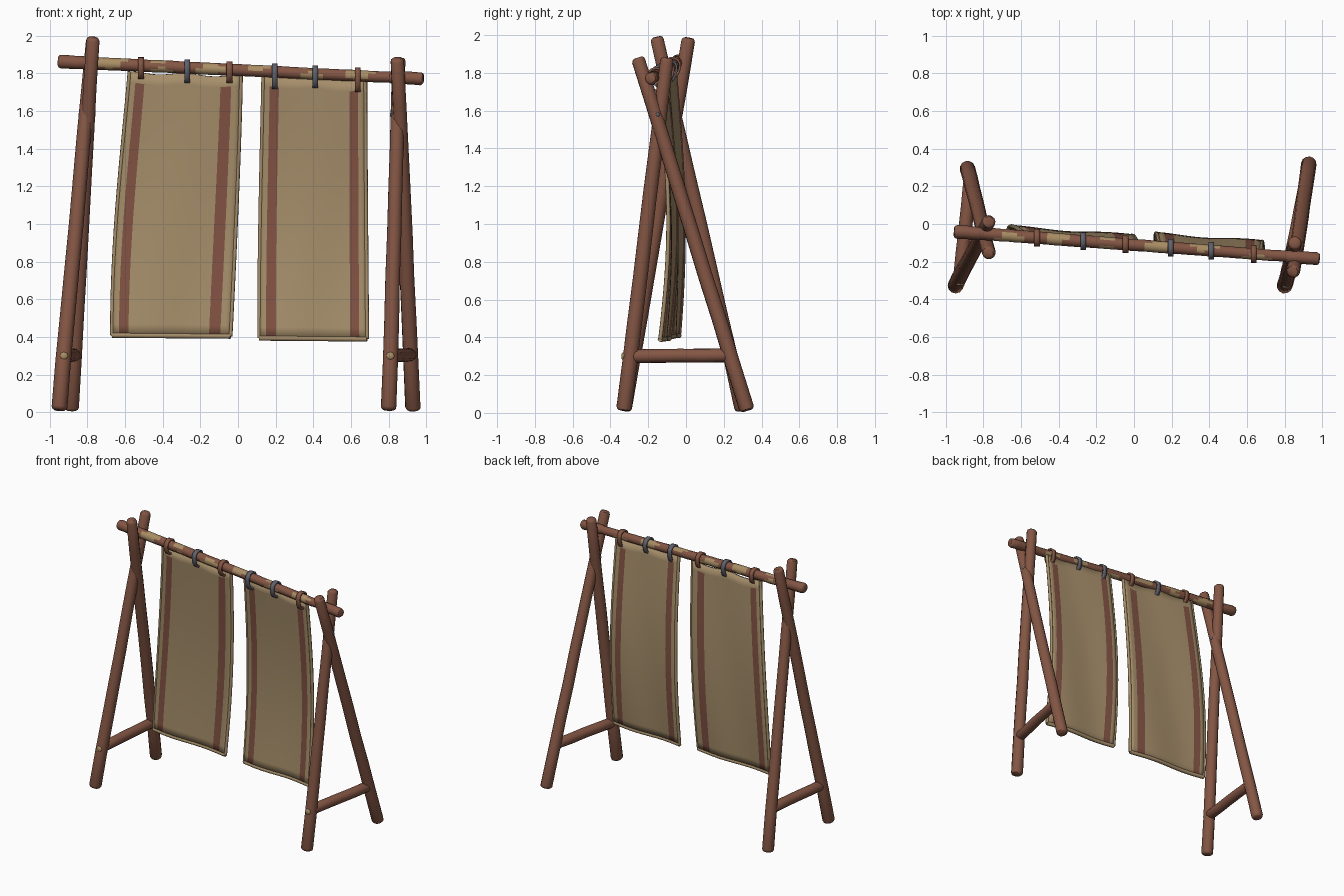
import bpy, bmesh, math, random
from mathutils import Vector

random.seed(4)
if "Cube" in bpy.data.objects:
    bpy.data.objects.remove(bpy.data.objects["Cube"])


def material(name, rgb):
    m = bpy.data.materials.new(name)
    m.use_nodes = True
    m.diffuse_color = (*rgb, 1)
    bsdf = m.node_tree.nodes["Principled BSDF"]
    bsdf.inputs["Base Color"].default_value = (*rgb, 1)
    bsdf.inputs["Roughness"].default_value = 0.9
    return m


WOOD = material("red brown wood", (0.23, 0.093, 0.058))
TAN = material("bare tan wood", (0.40, 0.27, 0.13))
CLOTH = material("tan cloth", (0.38, 0.27, 0.145))
STRIPE = material("brown stripe", (0.22, 0.085, 0.055))
IRON = material("grey iron", (0.12, 0.12, 0.15))


def finish(name, bm, mats, angle=40):
    bmesh.ops.recalc_face_normals(bm, faces=bm.faces)
    mesh = bpy.data.meshes.new(name)
    bm.to_mesh(mesh)
    bm.free()
    obj = bpy.data.objects.new(name, mesh)
    bpy.context.collection.objects.link(obj)
    for m in mats:
        mesh.materials.append(m)
    bpy.ops.object.select_all(action='DESELECT')
    obj.select_set(True)
    bpy.context.view_layer.objects.active = obj
    bpy.ops.object.shade_smooth_by_angle(angle=math.radians(angle))
    return obj


def pole(name, a, b, r0, r1, mats=(WOOD,), steps=8, sides=12, wobble=0.0015, rule=None):
    """Tapered, slightly uneven log with rounded ends."""
    a, b = Vector(a), Vector(b)
    axis = b - a
    length = axis.length
    turn = axis.to_track_quat('Z', 'Y')
    cap = 0.5 * min(r0, r1)
    stations = [(0, 0.65), (cap * 0.35, 0.88), (cap, 1)]
    stations += [(cap + (length - 2 * cap) * i / steps, 1) for i in range(1, steps)]
    stations += [(length - cap, 1), (length - cap * 0.35, 0.88), (length, 0.65)]
    bm = bmesh.new()
    rings = []
    for d, scale in stations:
        r = (r0 + (r1 - r0) * d / length) * scale
        shift = Vector((random.uniform(-1, 1), random.uniform(-1, 1), 0)) * wobble
        ring = []
        for k in range(sides):
            t = math.tau * k / sides
            p = Vector((r * math.cos(t), r * math.sin(t), d)) + shift
            ring.append(bm.verts.new(a + turn @ p))
        rings.append(ring)
    for i, (low, high) in enumerate(zip(rings, rings[1:])):
        for k in range(sides):
            f = bm.faces.new((low[k], low[k - 1], high[k - 1], high[k]))
            if rule:
                f.material_index = rule(i, k)
    bm.faces.new(rings[0])
    bm.faces.new(rings[-1])
    return finish(name, bm, mats)


def between(a, b, z):
    a, b = Vector(a), Vector(b)
    return a.lerp(b, (z - a.z) / (b.z - a.z))


# Crossed leg frames, each with a low brace
FRAMES = {
    "right": (((-0.95, -0.33, 0.012), (-0.77, 0.015, 1.985)),
              ((-0.885, 0.30, 0.012), (-0.77, -0.155, 1.99))),
    "left": (((0.80, -0.33, 0.012), (0.855, -0.10, 1.88)),
             ((0.93, 0.325, 0.012), (0.845, -0.255, 1.88))),
}
for side, (front, back) in FRAMES.items():
    pole(side + "_front_leg", *front, 0.042, 0.036)
    pole(side + "_back_leg", *back, 0.041, 0.036)
    p, q = between(*front, 0.30), between(*back, 0.305)
    pole(side + "_brace", p, q, 0.036, 0.036, steps=4)
    # Pale brace end showing on the front leg, and iron pin at the crossing
    pole(side + "_brace_end", p + Vector((0, -0.046, 0)), p, 0.022, 0.022, (TAN,), 2, 8, 0)
    c = (between(*front, 1.58) + between(*back, 1.58)) / 2
    pole(side + "_pin", c - Vector((0.045, 0, 0)), c + Vector((0.045, 0, 0)),
         0.012, 0.012, (IRON,), 2, 8, 0)

# Top beam with worn pale patches
BEAM_A, BEAM_B = Vector((-0.955, -0.04, 1.862)), Vector((0.985, -0.185, 1.77))


def beam_at(x):
    return BEAM_A.lerp(BEAM_B, (x - BEAM_A.x) / (BEAM_B.x - BEAM_A.x))


def worn(i, k):
    if 5 < i < 44:
        return int(math.sin(i * 0.95) + 0.7 * math.sin(k * 0.9 + i * 0.37) > 0.45)
    return 0


pole("top_beam", BEAM_A, BEAM_B, 0.034, 0.029, (WOOD, TAN), 48, 12, 0.001, worn)
pole("beam_right_end", BEAM_A, beam_at(-0.80), 0.037, 0.034, steps=3)
pole("beam_left_end", beam_at(0.80), BEAM_B, 0.033, 0.034, steps=3)


# Hanging cloth panels: (top corners), (bottom corners) as x, z
def panel(name, top, bottom, bulge, stripes):
    cols = sorted({i / 20 for i in range(21)} | {e for s in stripes for e in s})
    rows = 24
    bm = bmesh.new()

    def point(u, v):
        x0 = top[0][0] + (bottom[0][0] - top[0][0]) * math.sin(v * 1.571) ** 1.1
        x1 = top[1][0] + (bottom[1][0] - top[1][0]) * v ** 1.3
        zt = top[0][1] + (top[1][1] - top[0][1]) * u - 0.012 * math.sin(u * math.tau) ** 2
        zb = bottom[0][1] + (bottom[1][1] - bottom[0][1]) * u
        x = x0 + (x1 - x0) * u
        y = beam_at(x).y + 0.01 + bulge * math.sin(v * 2.75)
        y += 0.006 * math.sin(u * 7 + v * 3) * (0.4 + v)
        return Vector((x, y, zt + (zb - zt) * v))

    grid = [[bm.verts.new(point(u, j / rows)) for u in cols] for j in range(rows + 1)]
    for j in range(rows):
        for i in range(len(cols) - 1):
            f = bm.faces.new((grid[j][i], grid[j + 1][i], grid[j + 1][i + 1], grid[j][i + 1]))
            mid = (cols[i] + cols[i + 1]) / 2
            f.material_index = int(j > 0 and any(s < mid < e for s, e in stripes))
    obj = finish(name, bm, (CLOTH, STRIPE))
    solid = obj.modifiers.new("thickness", 'SOLIDIFY')
    solid.thickness, solid.offset = 0.016, 0
    # Rolled hems along the bottom and the sides
    for part, line in (("bottom", [(u / 20, 1) for u in range(21)]),
                       ("right", [(0, j / rows) for j in range(rows + 1)]),
                       ("left", [(1, j / rows) for j in range(rows + 1)])):
        curve = bpy.data.curves.new(name + "_hem", 'CURVE')
        curve.dimensions = '3D'
        curve.bevel_depth = 0.014 if part == "bottom" else 0.011
        curve.bevel_resolution = 2
        curve.use_fill_caps = True
        spline = curve.splines.new('POLY')
        spline.points.add(len(line) - 1)
        for sp, uv in zip(spline.points, line):
            sp.co = (*point(*uv), 1)
        curve.materials.append(CLOTH)
        hem = bpy.data.objects.new(f"{name}_{part}_hem", curve)
        bpy.context.collection.objects.link(hem)


panel("right_cloth", ((-0.575, 1.81), (0.015, 1.79)), ((-0.668, 0.41), (-0.04, 0.405)),
      0.035, ((0.06, 0.14), (0.82, 0.915)))
panel("left_cloth", ((0.135, 1.795), (0.675, 1.765)), ((0.113, 0.395), (0.685, 0.39)),
      0.055, ((0.065, 0.155), (0.845, 0.93)))


# Hanging straps looped over the beam
def strap(name, x, drop, mat, width=0.03):
    bm = bmesh.new()
    c = beam_at(x)
    n = 20
    rings = []
    for k in range(n):
        t = math.tau * k / n
        z = 0.038 * math.sin(t) if t < math.pi else drop * math.sin(t)
        y = 0.041 * math.cos(t)
        rings.append([bm.verts.new((x + s * width / 2, c.y + y, c.z + z)) for s in (-1, 1)])
    for k in range(n):
        bm.faces.new((rings[k - 1][0], rings[k - 1][1], rings[k][1], rings[k][0]))
    obj = finish(name, bm, (mat,))
    solid = obj.modifiers.new("thickness", 'SOLIDIFY')
    solid.thickness, solid.offset = 0.012, 0


STRAPS = [(-0.515, 0.065, WOOD), (-0.27, 0.075, IRON), (-0.045, 0.065, WOOD),
          (0.195, 0.085, IRON), (0.41, 0.07, IRON), (0.635, 0.08, WOOD)]
for i, (x, drop, mat) in enumerate(STRAPS, 1):
    strap(f"strap_{i}", x, drop, mat)
